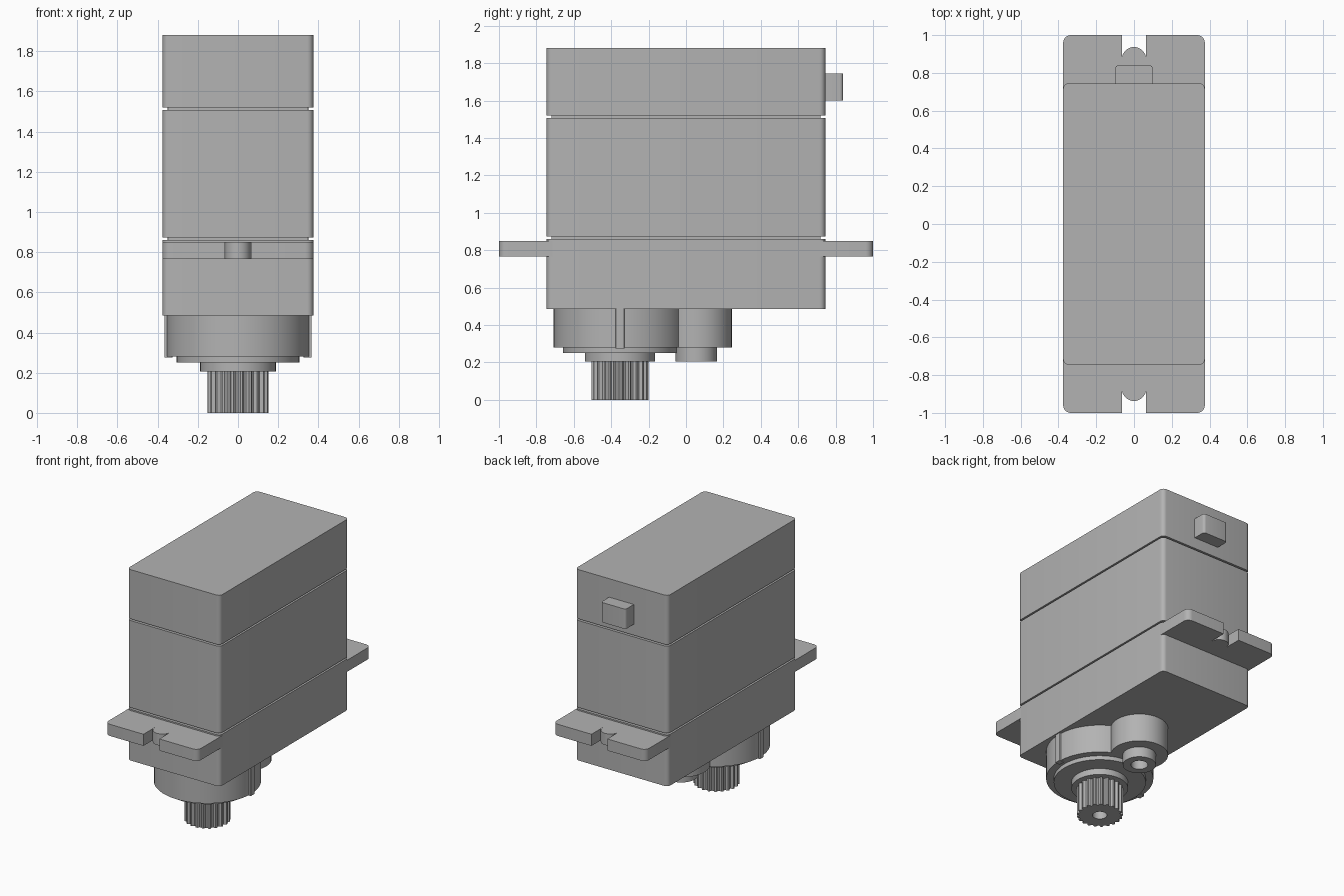
import bpy, bmesh, math

if "Cube" in bpy.data.objects:
    bpy.data.objects.remove(bpy.data.objects["Cube"])

grey = bpy.data.materials.new("plain grey")
grey.diffuse_color = (0.45, 0.45, 0.45, 1)
grey.use_nodes = True
grey.node_tree.nodes["Principled BSDF"].inputs["Base Color"].default_value = grey.diffuse_color


def arc(cx, cy, r, a0, a1, n):
    """Points on an arc, angles in degrees, both ends included."""
    return [(cx + r * math.cos(math.radians(a0 + (a1 - a0) * i / n)),
             cy + r * math.sin(math.radians(a0 + (a1 - a0) * i / n))) for i in range(n + 1)]


def circle(cy, r, n=64):
    return arc(0, cy, r, 0, 360, n)[:-1]


def rounded_rect(hx, hy, r, cx=0, cy=0):
    pts = []
    for sx, sy, a in ((1, 1, 0), (-1, 1, 90), (-1, -1, 180), (1, -1, 270)):
        pts += arc(cx + sx * (hx - r), cy + sy * (hy - r), r, a, a + 90, 5)
    return pts


def loft(name, rings):
    """Skin a list of (outline, z) rings with equal point counts, capped at both ends."""
    bm = bmesh.new()
    loops = [[bm.verts.new((x, y, z)) for x, y in pts] for pts, z in rings]
    for a, b in zip(loops, loops[1:]):
        for i in range(len(a)):
            j = (i + 1) % len(a)
            bm.faces.new((a[i], a[j], b[j], b[i]))
    bm.faces.new(loops[0][::-1])
    bm.faces.new(loops[-1])
    bmesh.ops.recalc_face_normals(bm, faces=bm.faces)
    me = bpy.data.meshes.new(name)
    bm.to_mesh(me)
    bm.free()
    me.materials.append(grey)
    ob = bpy.data.objects.new(name, me)
    bpy.context.collection.objects.link(ob)
    bpy.ops.object.select_all(action='DESELECT')
    ob.select_set(True)
    bpy.context.view_layer.objects.active = ob
    bpy.ops.object.shade_smooth_by_angle(angle=math.radians(25))
    return ob


# Case: one rounded block with two seam grooves
HX, HY = 0.375, 0.745
outer = rounded_rect(HX, HY, 0.03)
inner = rounded_rect(HX - 0.025, HY - 0.025, 0.005)
rings = [(outer, 0.485)]
for seam in (0.866, 1.514):
    rings += [(outer, seam - 0.006), (inner, seam - 0.006),
              (inner, seam + 0.006), (outer, seam + 0.006)]
loft("case", rings + [(outer, 1.88)])

# Mounting tabs with open rounded slots
for name, s in (("front_tab", -1), ("back_tab", 1)):
    half = [(HX, 0.715)] + arc(HX - 0.04, 0.96, 0.04, 0, 90, 6) + arc(0, 0.873, 0.064, 0, 90, 8)
    half.insert(8, (0.064, 1.0))
    outline = half + [(-x, y) for x, y in half[-2::-1]]
    outline = [(x, s * y) for x, y in outline]
    loft(name, [(outline, 0.765), (outline, 0.85)])

# Cable plug on the back
plug = rounded_rect(0.1, 0.06, 0.018, 0, 0.78)
loft("cable_plug", [(plug, 1.6), (plug, 1.745)])

# Stepped gear housing under the case
GY = -0.353
loft("gear_housing", [(circle(GY, r), z) for r, z in (
    (0.355, 0.5), (0.355, 0.28), (0.305, 0.28), (0.305, 0.25), (0.188, 0.25), (0.188, 0.205))])

# Side ribs on the gear housing
for name, s in (("right_rib", 1), ("left_rib", -1)):
    rib = rounded_rect(0.02, 0.023, 0.004, s * 0.347, GY)
    loft(name, [(rib, 0.275), (rib, 0.495)])

# Secondary gear housing and its hollow boss
IY = 0.055
loft("idler_housing", [(circle(IY, r, 48), z) for r, z in (
    (0.19, 0.5), (0.19, 0.28), (0.11, 0.28), (0.11, 0.205), (0.056, 0.205), (0.056, 0.28))])

# Toothed output shaft with a screw hole
TEETH = 21
n = TEETH * 4
toothed = []
for i in range(n):
    r = 0.153 if i % 4 < 2 else 0.137
    a = 2 * math.pi * i / n
    toothed.append((r * math.cos(a), GY + r * math.sin(a)))
bore = circle(GY, 0.048, n)
loft("output_shaft", [(toothed, 0.21), (toothed, 0), (bore, 0), (bore, 0.18)])
